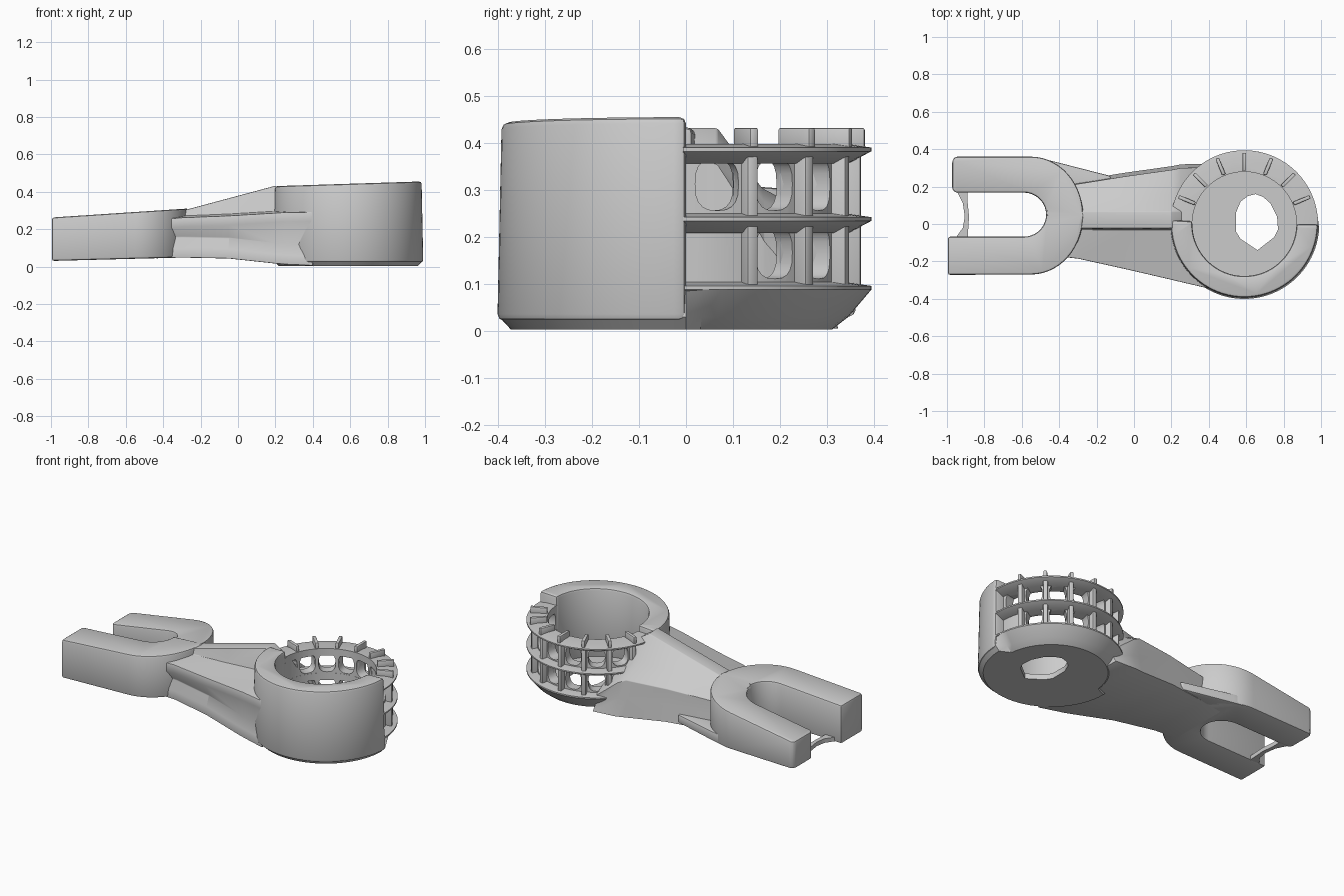
import bpy, bmesh
from math import sin, cos, pi, radians

if "Cube" in bpy.data.objects:
    bpy.data.objects.remove(bpy.data.objects["Cube"])

CX = 0.59  # ring centre on x


def loft(name, sections, bevel=0.0, segs=2, edit=None):
    """Skin equal-length closed 3D sections and cap both ends."""
    bm = bmesh.new()
    rings = [[bm.verts.new(p) for p in s] for s in sections]
    n = len(rings[0])
    for a, b in zip(rings, rings[1:]):
        for i in range(n):
            j = (i + 1) % n
            bm.faces.new((a[i], a[j], b[j], b[i]))
    bm.faces.new(rings[0][::-1])
    bm.faces.new(rings[-1])
    bmesh.ops.recalc_face_normals(bm, faces=bm.faces)
    if edit:
        edit(bm)
    me = bpy.data.meshes.new(name)
    bm.to_mesh(me)
    bm.free()
    ob = bpy.data.objects.new(name, me)
    bpy.context.collection.objects.link(ob)
    if bevel:
        m = ob.modifiers.new("bevel", 'BEVEL')
        m.width, m.segments = bevel, segs
        m.limit_method, m.angle_limit = 'ANGLE', radians(40)
    return ob


def prism(name, pts, low, high, bevel=0.0, edit=None):
    """Upright prism; low and high are heights or functions of x."""
    f = lambda h, x: h(x) if callable(h) else h
    return loft(name, [[(x, y, f(h, x)) for x, y in pts] for h in (low, high)], bevel, 2, edit)


def arc(cx, cy, rx, ry, a0, a1, n):
    return [(cx + rx * cos(radians(a0 + (a1 - a0) * i / n)),
             cy + ry * sin(radians(a0 + (a1 - a0) * i / n))) for i in range(n + 1)]


def sector(r0, r1, a0, a1, n=48):
    return arc(CX, 0, r1, r1, a0, a1, n) + arc(CX, 0, r0, r0, a1, a0, n)


def radial_box(name, deg, r0, r1, w, z0, z1, bevel=0.0):
    c, s, h = cos(radians(deg)), sin(radians(deg)), w / 2
    pts = [(CX + r * c - t * s, r * s + t * c)
           for r, t in ((r0, -h), (r1, -h), (r1, h), (r0, h))]
    return prism(name, pts, z0, z1, bevel)


cutters = []


def cut(ob, cutter):
    m = ob.modifiers.new("cut", 'BOOLEAN')
    m.operation, m.solver, m.object = 'DIFFERENCE', 'EXACT', cutter
    cutter.hide_render = True
    if cutter not in cutters:
        cutters.append(cutter)


# Cutters for the cup cavity and the hole in its floor
cavity = prism("cavity_cutter", arc(CX, 0, 0.28, 0.28, 0, 354, 59), 0.035, 0.8)
hole = prism("floor_hole_cutter", [(.65, .16), (.69, .145), (.73, .11), (.765, .04),
             (.77, -.03), (.75, -.07), (.66, -.14), (.57, -.08), (.545, -.04),
             (.545, .06), (.57, .12), (.61, .15)], -0.2, 0.3)

# Cup base, undercut more strongly at the back
def base_ring(r_front, r_back, z):
    radii = [r_back if 0 < i < 32 else r_front for i in range(64)]
    return [(CX + r * cos(2 * pi * i / 64), r * sin(2 * pi * i / 64), z)
            for i, r in enumerate(radii)]

base = loft("cup_base", [base_ring(.372, .31, .003), base_ring(.397, .345, .03),
                         base_ring(.388, .394, .088)])
cut(base, cavity)
cut(base, hole)

# Solid front half of the ring, flaring slightly towards the bottom
loft("solid_half_ring", [[(x, y, .022) for x, y in sector(.278, .401, 177, 360)],
                         [(x, y, .43 + (x - .2) * .032)
                          for x, y in sector(.278, .392, 177, 360)]], .014)

# Open cage on the back half: windowed wall, ledges, ribs and top teeth
wall = prism("cage_wall", sector(.28, .34, -1, 178), .07, .39)
STEP = 22.5
for tier, zc in enumerate((.167, .312)):
    for k in range(8):
        if tier == 0 and k == 0:
            continue
        a = radians(STEP * (k + .5))
        secs = []
        for r in (.25, .42):
            ring = []
            for i in range(20):
                t = 2 * pi * i / 20
                sx, sz = cos(t), sin(t)
                u = .047 * abs(sx) ** .75 * (1 if sx > 0 else -1)
                v = .056 * abs(sz) ** .75 * (1 if sz > 0 else -1)
                ring.append((CX + r * cos(a) - u * sin(a), r * sin(a) + u * cos(a), zc + v))
            secs.append(ring)
        cut(wall, loft("window_cutter", secs))

for z in (.076, .222, .37):
    loft("cage_ledge", [[(x, y, h) for x, y in sector(.279, r, -1, 177)]
                        for r, h in ((.345, z - .014), (.394, z + .012), (.394, z + .02),
                                     (.34, z + .028))])

for k in range(1, 8):
    radial_box("cage_rib", STEP * k, .29, .372, .026, .08, .39, .006)
    radial_box("cage_tooth", STEP * k, .285, .38, .02, .38, .432, .005)

# Arm: raised spine, flat front flange and low sloping back shoulder
def arm_section(x, zb, zf, zr, yf, yk, zk):
    prof = [(-yf + .005, zb), (-yf + .01, zb + .05), (-yf + .03, zb + .11),
            (-yf, zf - .05), (-yf, zf), (-.03, zf + .008), (-.022, zr), (.066, zr),
            (.066 + (yk - .066) * .4, zr * .35 + zk * .65), (yk - .015, zk),
            (yk - .025, zk * .5 + zb * .5), (yk + .005, zb)]
    return [(x, y, z) for y, z in prof]

arm = loft("arm", [arm_section(*s) for s in (
    (-.44, .044, .25, .245, .17, .21, .20),
    (-.30, .048, .262, .298, .185, .23, .22),
    (-.05, .043, .272, .365, .24, .27, .235),
    (.20, .016, .287, .432, .298, .305, .235),
    (.25, .012, .29, .40, .31, .315, .21),
    (.40, .005, .292, .30, .345, .32, .09))], .01)
# The slot of the fork must stay clear of the arm
slot = prism("slot_cutter", [(-1.2, .17), (-1.2, -.07)]
             + arc(-.59, .05, .122, .12, -90, 90, 16), -.1, .6)
cut(arm, cavity)
cut(arm, hole)
cut(arm, slot)

# Thin gusset behind the fork root
under = lambda x: .03 + (x + 1) * .026
prism("fork_gusset", [(-.5, .35), (-.43, .335), (-.13, .258), (-.1, .2), (-.5, .2)],
      under, .10, .006)

# Fork with a rounded root and two prongs; the back prong slopes down to its tip
def slope_back_prong(bm):
    bmesh.ops.bisect_plane(bm, geom=bm.verts[:] + bm.edges[:] + bm.faces[:],
                           plane_co=(0, .045, 0), plane_no=(0, 1, 0))
    for v in bm.verts:
        if v.co.y > .05 and v.co.z > .15:
            v.co.z = .31 - (-.28 - v.co.x) * .165

fork = ([(-.995, -.272)] + arc(-.55, .045, .278, .315, -90, 90, 28)
        + [(-.955, .36), (-.972, .34), (-.972, .185), (-.955, .168)]
        + arc(-.59, .05, .12, .118, 90, -90, 18) + [(-.995, -.068)])
prism("fork", fork, under, lambda x: .262 + (x + 1) * .066, .02, slope_back_prong)

# Thin web joining the prong tips
prism("prong_web", [(-.955, .19), (-.915, .11), (-.905, .04), (-.915, -.02), (-.965, -.09),
                    (-.89, -.09), (-.882, .04), (-.89, .12), (-.89, .19)], .035, .06)

# Apply modifiers, drop cutters, shade smooth with sharp edges kept
bpy.ops.object.select_all(action='SELECT')
bpy.context.view_layer.objects.active = arm
bpy.ops.object.convert(target='MESH')
for c in cutters:
    bpy.data.objects.remove(c, do_unlink=True)
bpy.ops.object.select_all(action='SELECT')
bpy.context.view_layer.objects.active = arm
bpy.ops.object.shade_smooth_by_angle(angle=radians(35))
